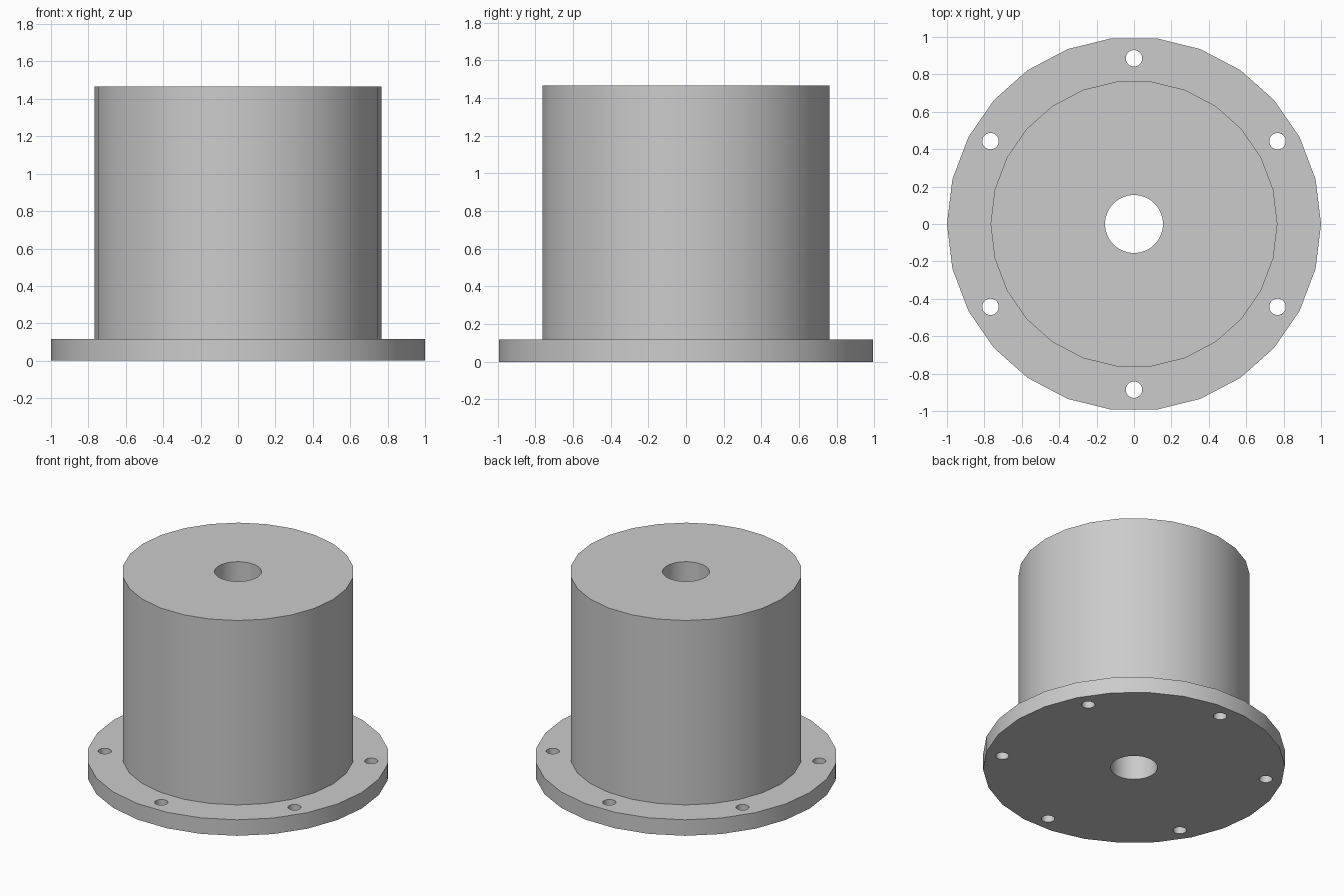
import bpy, bmesh
from math import sin, cos, pi, radians

if "Cube" in bpy.data.objects:
    bpy.data.objects.remove(bpy.data.objects["Cube"])

SIDES = 26
FLANGE_R, BODY_R, BORE_R = 1.0, 0.767, 0.155
HOLE_R, BOLT_CIRCLE = 0.044, 0.886
FLANGE_H, TOTAL_H = 0.117, 1.465


def lathe(name, profile, sides, center=(0, 0)):
    """Solid of revolution from (radius, z) points, capped at both ends."""
    bm = bmesh.new()
    rings = []
    for r, z in profile:
        rings.append([bm.verts.new((center[0] + r * cos(2 * pi * i / sides),
                                    center[1] + r * sin(2 * pi * i / sides), z))
                      for i in range(sides)])
    for a, b in zip(rings, rings[1:]):
        for i in range(sides):
            j = (i + 1) % sides
            bm.faces.new((a[i], a[j], b[j], b[i]))
    bm.faces.new(rings[0][::-1])
    bm.faces.new(rings[-1])
    mesh = bpy.data.meshes.new(name)
    bm.to_mesh(mesh)
    bm.free()
    obj = bpy.data.objects.new(name, mesh)
    bpy.context.collection.objects.link(obj)
    return obj


# Stepped body: round flange with a barrel on top
body = lathe("flanged_barrel", [(FLANGE_R, 0), (FLANGE_R, FLANGE_H),
                                (BODY_R, FLANGE_H), (BODY_R, TOTAL_H)], SIDES)

# Cutters: central through bore and six bolt holes
cutters = [lathe("bore_cutter", [(BORE_R, -0.1), (BORE_R, TOTAL_H + 0.1)], 48)]
for k in range(6):
    a = radians(30 + 60 * k)
    cutters.append(lathe("bolt_hole_cutter", [(HOLE_R, -0.1), (HOLE_R, FLANGE_H + 0.1)], 26,
                         (BOLT_CIRCLE * cos(a), BOLT_CIRCLE * sin(a))))

bpy.context.view_layer.objects.active = body
for cutter in cutters:
    cutter.hide_render = True
    mod = body.modifiers.new("hole", 'BOOLEAN')
    mod.operation = 'DIFFERENCE'
    mod.solver = 'EXACT'
    mod.object = cutter
    bpy.ops.object.modifier_apply(modifier=mod.name)
    bpy.data.objects.remove(cutter, do_unlink=True)

# Smooth walls, sharp rims
bpy.ops.object.select_all(action='DESELECT')
body.select_set(True)
bpy.ops.object.shade_smooth_by_angle(angle=radians(30))
